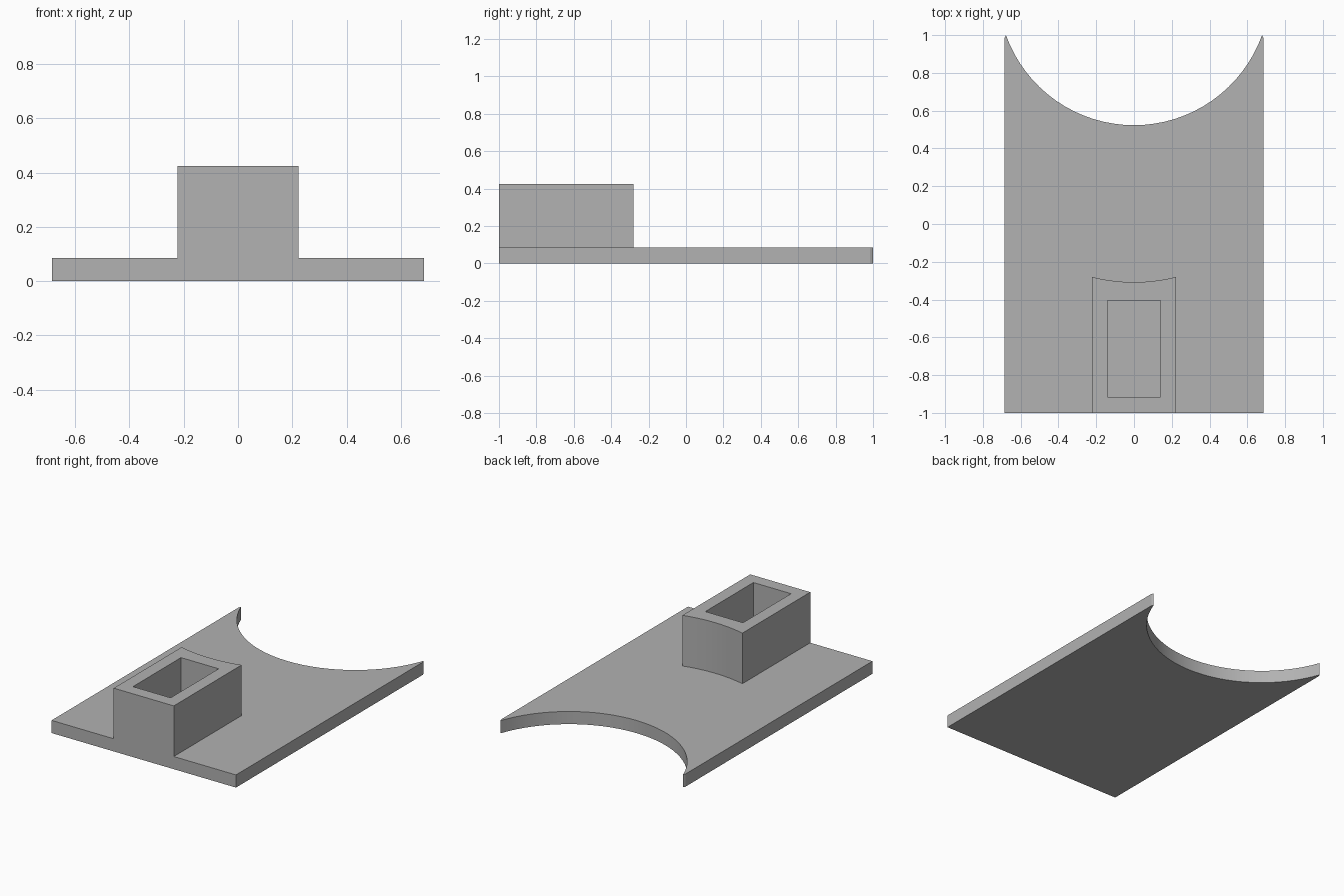
import bpy, bmesh, math

cube = bpy.data.objects.get("Cube")
if cube:
    bpy.data.objects.remove(cube, do_unlink=True)

FRONT = -1.0
PLATE_TOP = 0.085
BLOCK_TOP = 0.425

grey = bpy.data.materials.new("plain grey")
grey.use_nodes = True
colour = (0.445, 0.445, 0.445, 1)
grey.diffuse_color = colour
grey.node_tree.nodes["Principled BSDF"].inputs["Base Color"].default_value = colour


def concave_arc(half, y_ends, y_mid, steps):
    """Points from +x to -x along a circular arc dipping to y_mid."""
    sag = y_ends - y_mid
    radius = (half * half + sag * sag) / (2 * sag)
    sweep = math.asin(half / radius)
    angles = [sweep * (1 - 2 * i / steps) for i in range(steps + 1)]
    return [(radius * math.sin(a), y_mid + radius * (1 - math.cos(a))) for a in angles]


def prism(name, outline, bottom, top):
    """Extrude a flat outline from bottom to top."""
    bm = bmesh.new()
    face = bm.faces.new([bm.verts.new((x, y, bottom)) for x, y in outline])
    raised = bmesh.ops.extrude_face_region(bm, geom=[face], use_keep_orig=True)
    verts = [v for v in raised["geom"] if isinstance(v, bmesh.types.BMVert)]
    bmesh.ops.translate(bm, verts=verts, vec=(0, 0, top - bottom))
    bmesh.ops.recalc_face_normals(bm, faces=bm.faces)
    mesh = bpy.data.meshes.new(name)
    bm.to_mesh(mesh)
    bm.free()
    mesh.materials.append(grey)
    obj = bpy.data.objects.new(name, mesh)
    bpy.context.collection.objects.link(obj)
    return obj


def combine(target, other, operation):
    """Apply a boolean and discard the helper."""
    mod = target.modifiers.new(operation.lower(), "BOOLEAN")
    mod.operation = operation
    mod.solver = "EXACT"
    mod.object = other
    bpy.context.view_layer.objects.active = target
    bpy.ops.object.modifier_apply(modifier=mod.name)
    bpy.data.objects.remove(other, do_unlink=True)


# Base plate with a round scoop in the back edge and slightly clipped tips
side, tip = 0.685, 0.985
plate = prism("base_plate",
              [(-side, FRONT), (side, FRONT), (side, tip)]
              + concave_arc(0.678, 1.0, 0.523, 32) + [(-side, tip)],
              0, PLATE_TOP)

# Upright socket block, flush with the front, with a gently hollowed back
half = 0.223
block = prism("socket_block",
              [(-half, FRONT), (half, FRONT)] + concave_arc(half, -0.28, -0.308, 10),
              PLATE_TOP / 2, BLOCK_TOP)
combine(plate, block, "UNION")

# Rectangular pocket reaching down to the plate
pocket = prism("pocket_cutter",
               [(-0.14, -0.915), (0.14, -0.915), (0.14, -0.405), (-0.14, -0.405)],
               PLATE_TOP, BLOCK_TOP + 0.1)
combine(plate, pocket, "DIFFERENCE")
plate.name = "socketed_base_plate"

# Smooth arcs, sharp corners
bpy.ops.object.select_all(action="DESELECT")
plate.select_set(True)
bpy.context.view_layer.objects.active = plate
bpy.ops.object.shade_smooth_by_angle(angle=math.radians(25))
